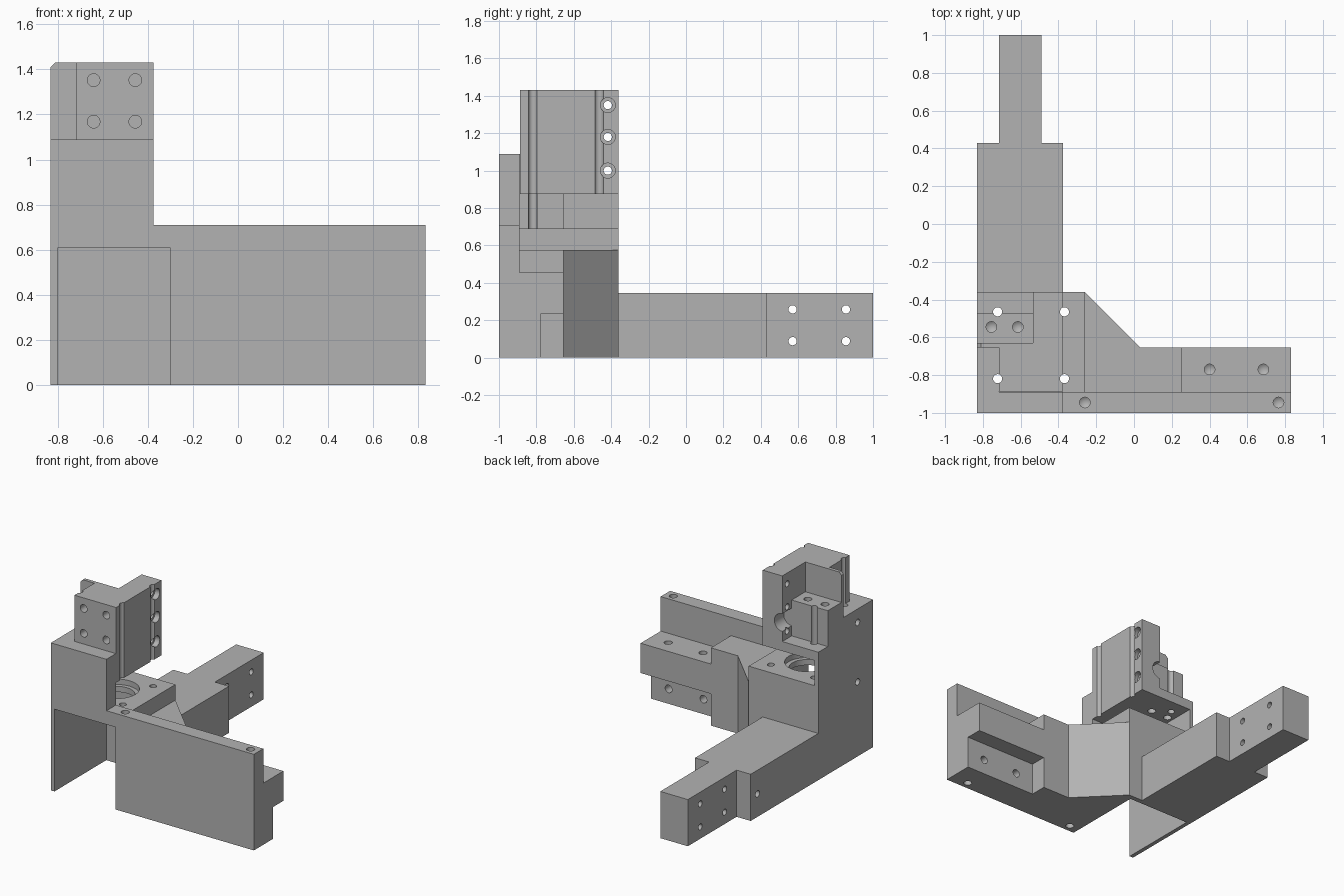
import bpy, bmesh, math
from mathutils import Matrix, Vector

cube = bpy.data.objects.get("Cube")
if cube:
    bpy.data.objects.remove(cube, do_unlink=True)

grey = bpy.data.materials.new("machined_grey")
grey.use_nodes = True
colour = (0.45, 0.45, 0.45, 1)
grey.diffuse_color = colour
grey.node_tree.nodes["Principled BSDF"].inputs["Base Color"].default_value = colour


def to_object(name, bm):
    bmesh.ops.recalc_face_normals(bm, faces=bm.faces)
    mesh = bpy.data.meshes.new(name)
    bm.to_mesh(mesh)
    bm.free()
    mesh.materials.append(grey)
    obj = bpy.data.objects.new(name, mesh)
    bpy.context.scene.collection.objects.link(obj)
    return obj


def prism(points, axis, low, high):
    """Extrude a closed profile along y or z."""
    bm = bmesh.new()
    place = (lambda a, b: (a, low, b)) if axis == "y" else (lambda a, b: (a, b, low))
    face = bm.faces.new([bm.verts.new(place(a, b)) for a, b in points])
    grown = bmesh.ops.extrude_face_region(bm, geom=[face])["geom"]
    step = Vector((0, high - low, 0)) if axis == "y" else Vector((0, 0, high - low))
    bmesh.ops.translate(bm, vec=step, verts=[v for v in grown if isinstance(v, bmesh.types.BMVert)])
    return to_object("helper", bm)


def box(x0, x1, y0, y1, z0, z1):
    return prism([(x0, y0), (x1, y0), (x1, y1), (x0, y1)], "z", z0, z1)


def drill(start, direction, depth, radius=0.027, tip=0.0, mouth=None):
    """Round cutter from a surface point, with an optional conical tip."""
    way = Vector(direction)
    turn = way.to_track_quat("Z", "Y").to_matrix().to_4x4()
    bm = bmesh.new()
    lead = 0.02

    def section(r1, r2, a, b):
        shift = Matrix.Translation(Vector(start) + way * (a + b) / 2)
        bmesh.ops.create_cone(bm, cap_ends=True, segments=32, radius1=r1, radius2=r2,
                              depth=b - a, matrix=shift @ turn)
    if tip:
        # one closed drill shape: flat head, straight wall, pointed end
        section(radius, radius, -lead, depth)
        end = Vector(start) + way * depth
        cap = max(bm.faces, key=lambda f: f.calc_center_median().dot(way))
        point = bmesh.ops.poke(bm, faces=[cap])["verts"][0]
        point.co = end + way * tip
    else:
        section(radius, radius, -lead, depth)
    return to_object("helper", bm)


def combine(target, tools, operation):
    for tool in tools:
        mod = target.modifiers.new("cut", "BOOLEAN")
        mod.operation, mod.solver, mod.object = operation, "EXACT", tool
        bpy.context.view_layer.update()
        graph = bpy.context.evaluated_depsgraph_get()
        mesh = bpy.data.meshes.new_from_object(target.evaluated_get(graph))
        target.modifiers.clear()
        target.data = mesh
        bpy.data.objects.remove(tool, do_unlink=True)


def part(name, solids, cutters):
    obj = solids[0]
    combine(obj, solids[1:], "UNION")
    combine(obj, cutters, "DIFFERENCE")
    obj.name = obj.data.name = name
    if not obj.data.materials:
        obj.data.materials.append(grey)
    bpy.ops.object.select_all(action="DESELECT")
    obj.select_set(True)
    bpy.context.view_layer.objects.active = obj
    bpy.ops.object.shade_smooth_by_angle(angle=math.radians(30))
    return obj


LEFT, RIGHT, FRONT, BACK = -0.83, 0.83, -1.0, -0.36
MOTOR_X, MOTOR_Y, SPREAD = -0.545, -0.642, 0.177


def motor_holes(z_top, depth):
    return [drill((MOTOR_X + sx * SPREAD, MOTOR_Y + sy * SPREAD, z_top), (0, 0, -1), depth, 0.024)
            for sx in (-1, 1) for sy in (-1, 1)]


# Main frame: front plate with column, motor block, stepped side bar and rear arm
L_top = [(LEFT, 0), (RIGHT, 0), (RIGHT, 0.71), (-0.375, 0.71), (-0.375, 1.09), (LEFT, 1.09)]
frame_solids = [
    prism(L_top, "y", FRONT, -0.89),
    box(LEFT, -0.26, -0.9, BACK, 0, 0.69),
    box(LEFT, -0.715, -0.92, -0.655, 0.5, 1.09),
    box(LEFT, -0.8, -0.7, BACK, 0.5, 0.875),
    prism([(-0.3, -0.91), (0.255, -0.91), (0.255, -0.655), (0.035, -0.655), (-0.26, BACK), (-0.3, BACK)],
          "z", 0, 0.575),
    box(0.2, RIGHT, -0.91, -0.655, 0.235, 0.455),
    box(0.2, RIGHT, -0.91, -0.775, 0, 0.3),
    box(LEFT, -0.375, -0.38, 0.43, 0, 0.345),
    box(-0.715, -0.49, 0.4, 1.0, 0, 0.345),
]

# Motor pocket, bore and screw holes
frame_cuts = [
    box(-0.8, -0.3, FRONT - 0.1, -0.395, -0.1, 0.608),
    drill((MOTOR_X, MOTOR_Y, 0.69), (0, 0, -1), 0.04, 0.155),
    drill((MOTOR_X, MOTOR_Y, 0.69), (0, 0, -1), 0.15, 0.125),
]
frame_cuts += motor_holes(1.12, 0.58)
for x in (-0.26, 0.765):
    frame_cuts.append(drill((x, -0.945, 0.71), (0, 0, -1), 0.1, 0.028, 0.02))
for x in (-0.22, 0.69):
    frame_cuts.append(drill((x, -0.945, 0), (0, 0, 1), 0.1, 0.028, 0.02))
for x in (0.4, 0.685):
    frame_cuts.append(drill((x, -0.77, 0.455), (0, 0, -1), 0.12, 0.028, 0.02))
    frame_cuts.append(drill((x, -0.775, 0.11), (0, 1 * -1, 0), 0.08, 0.028, 0.02))
for y in (0.57, 0.855):
    for z in (0.088, 0.258):
        frame_cuts.append(drill((-0.49, y, z), (-1, 0, 0), 0.3, 0.022))
for y, z, depth in ((-0.82, 0.99, 0.08), (-0.82, 0.55, 0.1), (0.35, 0.17, 0.1)):
    frame_cuts.append(drill((LEFT, y, z), (1, 0, 0), depth, 0.024))
part("main_frame", frame_solids, frame_cuts)

# Upper bracket: head block, rail plate, rear strip, clamp block and shelf
bracket_solids = [
    prism([(-0.715, -0.888), (-0.375, -0.888), (-0.375, BACK), (-0.535, BACK), (-0.535, -0.63),
           (-0.715, -0.63)], "z", 0.875, 1.43),
    prism([(LEFT, 0.875), (-0.7, 0.875), (-0.7, 1.43), (-0.81, 1.43), (LEFT, 1.41)], "y", -0.655, -0.63),
    box(LEFT, -0.52, -0.64, -0.47, 0.875, 1.21),
    box(LEFT, -0.52, -0.5, BACK, 0.875, 0.945),
]
bracket_cuts = motor_holes(1.5, 0.8)
# Rail screws with counterbores
for z in (1.0, 1.18, 1.35):
    bracket_cuts.append(drill((-0.375, -0.418, z), (-1, 0, 0), 0.3, 0.022))
    bracket_cuts.append(drill((-0.375, -0.418, z), (-1, 0, 0), 0.04, 0.04))
# Front mounting holes
for x in (-0.64, -0.455):
    for z in (1.168, 1.352):
        bracket_cuts.append(drill((x, -0.888, z), (0, 1, 0), 0.12, 0.028))
# Clamp block holes and half-round notch in the plate edge
for x in (-0.755, -0.615):
    bracket_cuts.append(drill((x, -0.545, 1.21), (0, 0, -1), 0.12, 0.028, 0.02))
    bracket_cuts.append(drill((x, -0.545, 0.875), (0, 0, 1), 0.1, 0.028, 0.02))
bracket_cuts.append(drill((-0.535, BACK, 1.085), (0, -1, 0), 0.11, 0.065))
part("upper_bracket", bracket_solids, bracket_cuts)
